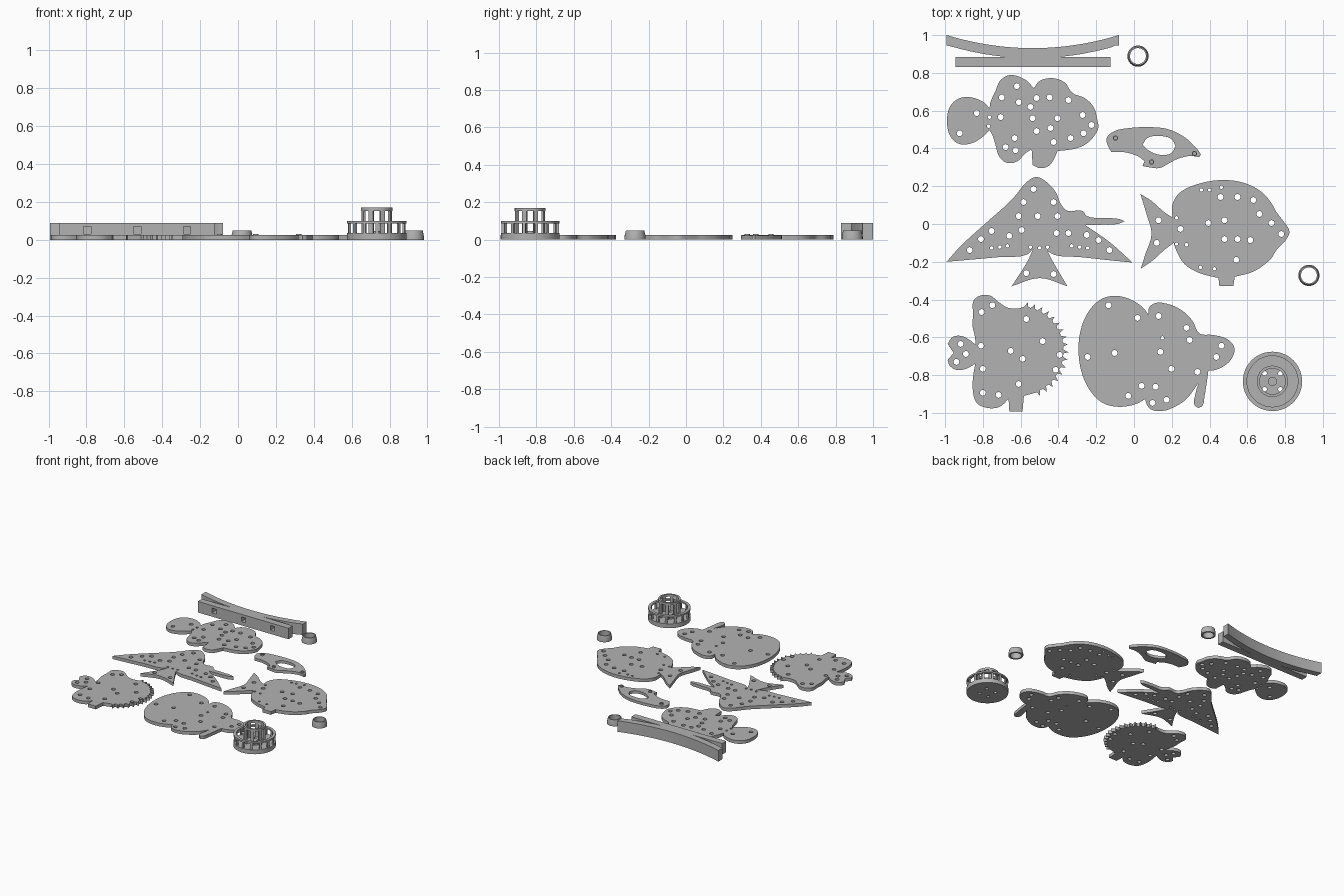
import bpy, bmesh, math
from mathutils import Vector, Matrix

grey = bpy.data.materials.new("plain grey")
grey.diffuse_color = (0.45, 0.45, 0.45, 1)


def circle(x, y, r, n=16):
    return [(x + r * math.cos(2 * math.pi * i / n), y + r * math.sin(2 * math.pi * i / n)) for i in range(n)]


def smooth(pts, steps=4, corner=58):
    """Closed smooth outline that keeps sharp turns as corners."""
    p = [Vector(q) for q in pts]
    n, out = len(p), []

    def tangent(i, chord):
        a, b = p[i] - p[i - 1], p[(i + 1) % n] - p[i]
        if a.angle(b) > math.radians(corner):
            return chord
        return (a.normalized() + b.normalized()).normalized() * chord.length
    for i in range(n):
        j = (i + 1) % n
        c = p[j] - p[i]
        t0, t1 = tangent(i, c), tangent(j, c)
        for k in range(steps):
            s = k / steps
            out.append(p[i] * (2*s**3 - 3*s*s + 1) + t0 * (s**3 - 2*s*s + s)
                       + p[j] * (3*s*s - 2*s**3) + t1 * (s**3 - s*s))
    return out


def finish(name, mesh, angle=35):
    mesh.materials.clear()
    mesh.materials.append(grey)
    ob = bpy.data.objects.new(name, mesh)
    bpy.context.collection.objects.link(ob)
    bpy.ops.object.select_all(action='DESELECT')
    ob.select_set(True)
    bpy.context.view_layer.objects.active = ob
    bpy.ops.object.shade_smooth_by_angle(angle=math.radians(angle))
    return ob


def plate(name, loops, height, z=0.0, matrix=None):
    """Extruded flat shape; inner loops become through holes."""
    cu = bpy.data.curves.new(name, 'CURVE')
    cu.dimensions, cu.fill_mode, cu.extrude = '2D', 'BOTH', height / 2
    for loop in loops:
        sp = cu.splines.new('POLY')
        sp.points.add(len(loop) - 1)
        for q, v in zip(sp.points, loop):
            q.co = (v[0], v[1], 0, 1)
        sp.use_cyclic_u = True
    tmp = bpy.data.objects.new("tmp", cu)
    bpy.context.collection.objects.link(tmp)
    dg = bpy.context.evaluated_depsgraph_get()
    mesh = bpy.data.meshes.new_from_object(tmp.evaluated_get(dg))
    bpy.data.objects.remove(tmp)
    bm = bmesh.new()
    bm.from_mesh(mesh)
    bmesh.ops.remove_doubles(bm, verts=bm.verts, dist=1e-5)
    bmesh.ops.recalc_face_normals(bm, faces=bm.faces)
    bm.transform(matrix or Matrix.Translation((0, 0, z + height / 2)))
    bm.to_mesh(mesh)
    bm.free()
    return finish(name, mesh)


def lathe(name, profile, x, y, n=48):
    """Closed radius/height profile turned about a vertical axis."""
    bm = bmesh.new()
    rings = [[bm.verts.new((x + r * math.cos(2*math.pi*i/n), y + r * math.sin(2*math.pi*i/n), z))
              for i in range(n)] for r, z in profile]
    for a, b in zip(rings, rings[1:] + rings[:1]):
        for i in range(n):
            j = (i + 1) % n
            bm.faces.new((a[i], a[j], b[j], b[i]))
    bmesh.ops.recalc_face_normals(bm, faces=bm.faces)
    mesh = bpy.data.meshes.new(name)
    bm.to_mesh(mesh)
    bm.free()
    return finish(name, mesh)


def fish(name, outline, big, small=()):
    loops = [outline] + [circle(x, y, .0155) for x, y in big] + [circle(x, y, .0095, 12) for x, y in small]
    plate(name, loops, .026)


# Round-lobed reef fish
fish("lobed_fish", smooth([
    (-.99, .56), (-.966, .635), (-.91, .67), (-.845, .667), (-.79, .64), (-.765, .612), (-.76, .645),
    (-.733, .704), (-.71, .757), (-.66, .788), (-.58, .767), (-.53, .72), (-.5, .757), (-.43, .772),
    (-.368, .75), (-.325, .693), (-.262, .667), (-.214, .62), (-.193, .545), (-.188, .513), (-.204, .476),
    (-.246, .429), (-.3, .402), (-.352, .392), (-.405, .386), (-.43, .333), (-.452, .307), (-.5, .296),
    (-.537, .312), (-.542, .397), (-.58, .37), (-.616, .333), (-.67, .323), (-.712, .354), (-.733, .418),
    (-.75, .471), (-.765, .497), (-.796, .466), (-.854, .429), (-.923, .423), (-.97, .46)]),
    [(-.62, .73), (-.7, .67), (-.61, .645), (-.516, .667), (-.447, .67), (-.347, .656), (-.833, .587),
     (-.706, .566), (-.548, .62), (-.537, .56), (-.405, .56), (-.272, .577), (-.225, .524), (-.267, .48),
     (-.336, .455), (-.442, .508), (-.516, .492), (-.426, .434), (-.632, .455), (-.68, .407), (-.627, .39),
     (-.923, .48)], [(-.765, .566), (-.77, .518)])

# Winged fish
fish("winged_fish", smooth([
    (-.992, -.2), (-.923, -.122), (-.79, 0), (-.66, .116), (-.62, .16), (-.574, .217), (-.516, .249),
    (-.463, .222), (-.415, .17), (-.384, .1), (-.352, .07), (-.272, .069), (-.25, .042), (-.156, .032),
    (-.077, .026), (-.05, .014), (-.087, 0), (-.18, -.004), (-.26, -.005), (-.23, -.025), (-.13, -.095),
    (-.008, -.204), (-.13, -.192), (-.288, -.175), (-.42, -.164), (-.458, -.143), (-.431, -.196),
    (-.352, -.33), (-.5, -.286), (-.648, -.33), (-.563, -.196), (-.532, -.127), (-.563, -.16), (-.712, -.175)]),
    [(-.532, .185), (-.585, .116), (-.426, .116), (-.61, .042), (-.51, .042), (-.405, .042), (-.754, -.037),
     (-.595, -.032), (-.66, -.063), (-.81, -.08), (-.87, -.138), (-.41, -.048), (-.347, -.048), (-.25, -.058),
     (-.188, -.085), (-.13, -.138), (-.57, -.26), (-.426, -.265)],
    [(-.754, -.127), (-.71, -.122), (-.67, -.116), (-.548, -.122), (-.5, -.127), (-.458, -.122),
     (-.33, -.116), (-.288, -.122), (-.246, -.127)])

# Oval fish with forked tail
fish("fork_tailed_fish", smooth([
    (.034, .159), (.093, .122), (.16, .063), (.203, .035), (.204, .106), (.24, .164), (.32, .206),
    (.463, .233), (.585, .217), (.675, .17), (.728, .11), (.754, .063), (.79, .016), (.823, -.042),
    (.8, -.09), (.754, -.138), (.728, -.18), (.638, -.249), (.533, -.28), (.526, -.328), (.452, -.328),
    (.447, -.286), (.347, -.26), (.267, -.212), (.225, -.143), (.21, -.1), (.16, -.138), (.103, -.19),
    (.036, -.236), (.06, -.16), (.093, -.053), (.066, .053)]),
    [(.458, .143), (.548, .143), (.632, .127), (.664, .053), (.728, .005), (.78, -.053), (.616, -.085),
     (.548, -.08), (.479, -.08), (.479, .02), (.394, .005), (.246, -.026), (.13, .02), (.12, -.1), (.542, -.19)],
    [(.225, .032), (.225, -.106), (.278, -.11), (.357, .18), (.4, .18), (.463, .195), (.426, -.238), (.352, -.23)])

# Spiny fish: smooth fins joined to a round front edge with small spikes
spines = []
for i in range(17):
    a = math.radians(80 - i * 9)
    for da, r in ((3, .236), (-.5, .264), (-2, .24)):
        t = a + math.radians(da)
        spines.append((-.611 + r * math.cos(t), -.672 + r * math.sin(t)))
fish("spiny_fish", smooth([
    (-.987, -.635), (-.96, -.598), (-.913, -.593), (-.87, -.614), (-.838, -.64), (-.844, -.587),
    (-.854, -.545), (-.852, -.476), (-.85, -.407), (-.817, -.38), (-.76, -.38), (-.717, -.413), (-.665, -.444)]
    + spines + [(-.583, -.91), (-.59, -.992), (-.66, -.992), (-.664, -.926), (-.712, -.968), (-.775, -.974),
    (-.833, -.947), (-.854, -.873), (-.85, -.794), (-.84, -.74), (-.89, -.767), (-.94, -.772), (-.976, -.75),
    (-.987, -.72), (-.955, -.683)]),
    [(-.75, -.43), (-.807, -.466), (-.57, -.503), (-.484, -.62), (-.653, -.672), (-.59, -.714), (-.394, -.693),
     (-.415, -.772), (-.61, -.847), (-.8, -.767), (-.8, -.894), (-.717, -.905), (-.81, -.645),
     (-.918, -.635), (-.89, -.688), (-.94, -.73)])

# Large deep-bodied fish
fish("deep_bodied_fish", smooth([
    (-.294, -.66), (-.278, -.545), (-.235, -.455), (-.172, -.397), (-.103, -.38), (-.024, -.397),
    (.045, -.44), (.077, -.48), (.079, -.444), (.114, -.418), (.177, -.423), (.25, -.455), (.31, -.513),
    (.347, -.58), (.415, -.587), (.495, -.61), (.532, -.656), (.516, -.714), (.48, -.75), (.43, -.773),
    (.394, -.775), (.384, -.847), (.373, -.915), (.362, -.963), (.341, -.974), (.32, -.958), (.325, -.9),
    (.341, -.842), (.278, -.926), (.225, -.963), (.15, -.99), (.087, -.98), (.066, -.952), (.06, -.926),
    (.013, -.952), (-.077, -.968), (-.167, -.947), (-.235, -.878), (-.278, -.783)]),
    [(-.135, -.43), (.0185, -.497), (.13, -.487), (.278, -.55), (.294, -.614), (.14, -.677), (-.103, -.683),
     (-.246, -.704), (.198, -.767), (.336, -.783), (.463, -.645), (.436, -.704), (-.03, -.91), (.04, -.857),
     (.114, -.862), (.098, -.947), (.172, -.93)], [(.15, -.603)])

# Grip bracket with an opening and three hollow pegs
pegs = [(-.098, .455), (.093, .328), (.32, .373)]
plate("grip_bracket", [smooth([
    (-.145, .455), (-.103, .492), (-.024, .508), (.07, .513), (.177, .503), (.267, .46), (.33, .402),
    (.354, .37), (.347, .354), (.294, .36), (.23, .344), (.188, .323), (.135, .296), (.082, .3),
    (.045, .307), (.056, .333), (.0185, .36), (-.05, .38), (-.119, .38), (-.14, .418)]),
    smooth([(.045, .418), (.07, .455), (.135, .466), (.198, .45), (.22, .413), (.198, .376), (.146, .365),
            (.082, .386)])], .022)
for x, y in pegs:
    lathe("bracket_peg", [(.008, .015), (.014, .015), (.014, .031), (.008, .031)], x, y, 16)

# Straight beam with square windows, and the bowed beam resting on it
rect = lambda x, z, w, h: [(x - w, z - h), (x + w, z - h), (x + w, z + h), (x - w, z + h)]
upright = Matrix.Translation((0, .857, 0)) @ Matrix.Rotation(math.pi / 2, 4, 'X')
plate("straight_beam", [rect(-.5345, .045, .4095, .045)] + [rect(x, .05, .019, .019) for x in (-.796, -.532, -.27)],
      .054, matrix=upright)
bow = [(-.992 + .912 * i / 24, .931 + .069 * ((i - 12) / 12) ** 2) for i in range(25)]
under = [(x, y - .053) for x, y in bow[::-1]]
plate("bowed_beam", [bow + [(-.08, .945), (-.1, .945)] + under[1:-1] + [(-.992, .945)]], .09)

# Loose tapered collars
for x, y in ((.021, .889), (.926, -.272)):
    lathe("collar", [(.042, 0), (.056, 0), (.056, .018), (.049, .05), (.042, .05)], x, y)

# Spoked reel: drilled base, hub, two cages of posts carrying rings
cx, cy = .733, -.833
plate("reel_base", [circle(cx, cy, .157, 48)]
      + [circle(cx + sx * .042, cy + sy * .042, .0125) for sx in (-1, 1) for sy in (-1, 1)], .035)
plate("reel_hub", [circle(cx, cy, .024, 24)], .012, .034)
lathe("reel_wide_ring", [(.135, .086), (.157, .086), (.157, .099), (.135, .099)], cx, cy)
lathe("reel_top_ring", [(.068, .152), (.083, .152), (.083, .17), (.068, .17)], cx, cy)
for count, r, w, top in ((14, .147, .008, .09), (8, .0755, .0125, .156)):
    for i in range(count):
        a = 2 * math.pi * (i + .5) / count
        turn = Matrix.Translation((cx, cy, (.03 + top) / 2)) @ Matrix.Rotation(a, 4, 'Z')
        plate("reel_post", [rect(r, 0, .006, w)], top - .03, matrix=turn)
